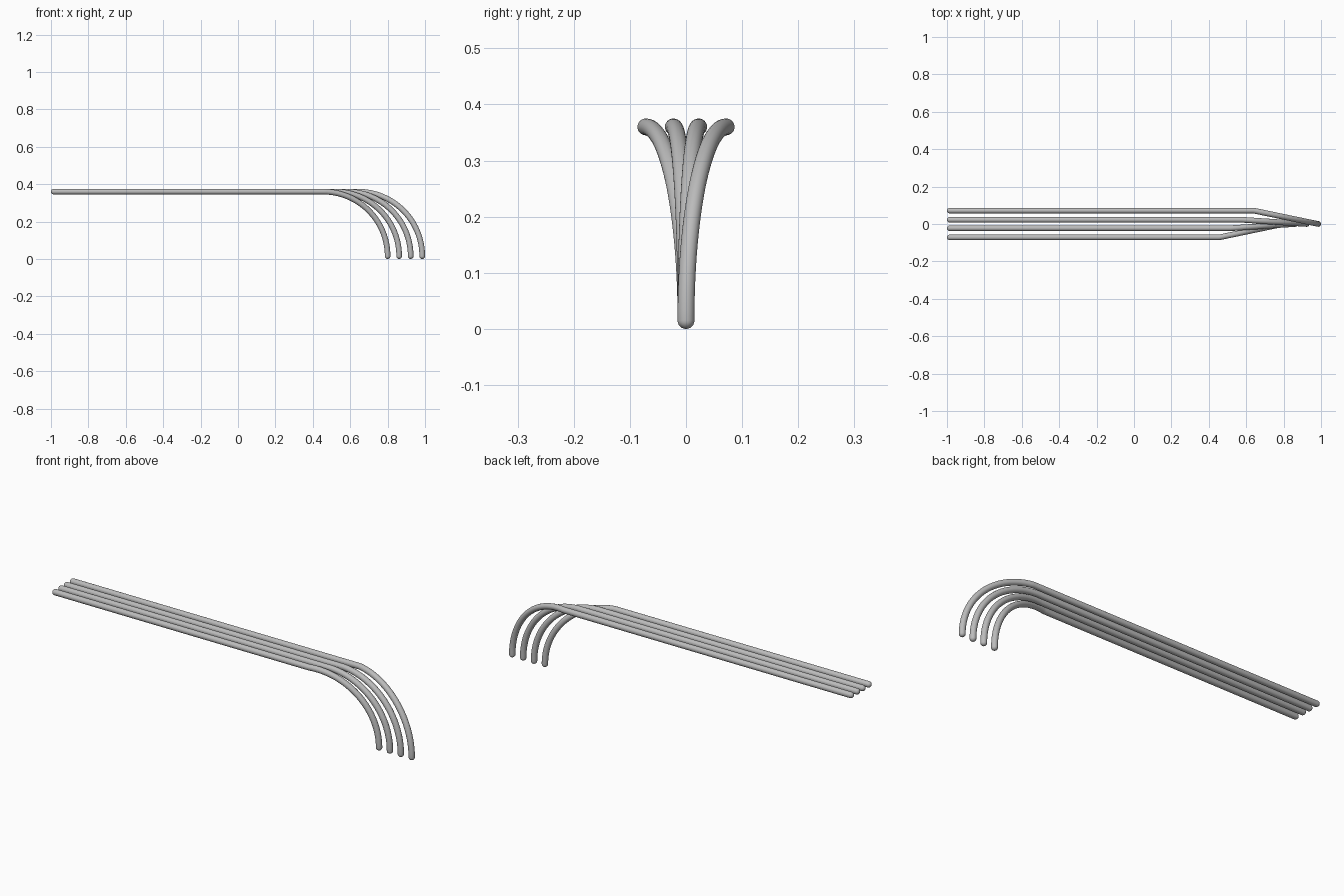
import bpy, bmesh, math
from mathutils import Vector

if "Cube" in bpy.data.objects:
    bpy.data.objects.remove(bpy.data.objects["Cube"], do_unlink=True)

RADIUS = 0.015
BEND = 0.345
TOP = BEND + RADIUS
SIDES = 24
ARC_STEPS = 32
CAP_STEPS = 6

steel = bpy.data.materials.new("grey steel")
steel.use_nodes = True
color = (0.5, 0.5, 0.5, 1)
steel.diffuse_color = color
steel.node_tree.nodes["Principled BSDF"].inputs["Base Color"].default_value = color


def tine(name, y, tip_x):
    """Round rod: straight run, then a quarter bend sweeping down to the middle."""
    start = Vector((RADIUS - 1, y, TOP))
    path = [start]
    for i in range(ARC_STEPS + 1):
        a = math.pi / 2 * i / ARC_STEPS
        path.append(Vector((tip_x - BEND + BEND * math.sin(a),
                            y * (1 - math.sin(a)),
                            RADIUS + BEND * math.cos(a))))
    tangents = [Vector((1, 0, 0))]
    for i in range(1, len(path) - 1):
        before = (path[i] - path[i - 1]).normalized()
        after = (path[i + 1] - path[i]).normalized()
        tangents.append((before + after).normalized())
    tangents.append(Vector((0, 0, -1)))

    # Rings along the rod, with shrinking rings for the domed ends
    rings = []
    angles = [math.pi / 2 * k / CAP_STEPS for k in range(1, CAP_STEPS)]
    for a in reversed(angles):
        rings.append((path[0] - tangents[0] * RADIUS * math.sin(a),
                      tangents[0], RADIUS * math.cos(a)))
    rings += [(p, t, RADIUS) for p, t in zip(path, tangents)]
    for a in angles:
        rings.append((path[-1] + tangents[-1] * RADIUS * math.sin(a),
                      tangents[-1], RADIUS * math.cos(a)))

    bm = bmesh.new()
    loops = []
    for centre, t, r in rings:
        side = Vector((0, 1, 0))
        side = (side - t * side.dot(t)).normalized()
        up = t.cross(side)
        loops.append([bm.verts.new(centre + r * (side * math.cos(b) + up * math.sin(b)))
                      for b in (2 * math.pi * k / SIDES for k in range(SIDES))])
    for lo, hi in zip(loops, loops[1:]):
        for k in range(SIDES):
            n = (k + 1) % SIDES
            bm.faces.new((lo[k], lo[n], hi[n], hi[k]))
    # Close each dome at its pole
    for loop, pole in ((loops[0], path[0] - tangents[0] * RADIUS),
                       (loops[-1], path[-1] + tangents[-1] * RADIUS)):
        v = bm.verts.new(pole)
        for k in range(SIDES):
            bm.faces.new((loop[k], loop[(k + 1) % SIDES], v))
    bmesh.ops.recalc_face_normals(bm, faces=bm.faces)
    for f in bm.faces:
        f.smooth = True
    mesh = bpy.data.meshes.new(name)
    bm.to_mesh(mesh)
    bm.free()
    mesh.materials.append(steel)
    obj = bpy.data.objects.new(name, mesh)
    bpy.context.collection.objects.link(obj)


# Four rods, each reaching a little further than the last
for i, y in enumerate((-0.0715, -0.0225, 0.0225, 0.0715)):
    tine(f"bent_rod_{i + 1}", y, 0.8 + i * 0.185 / 3)
